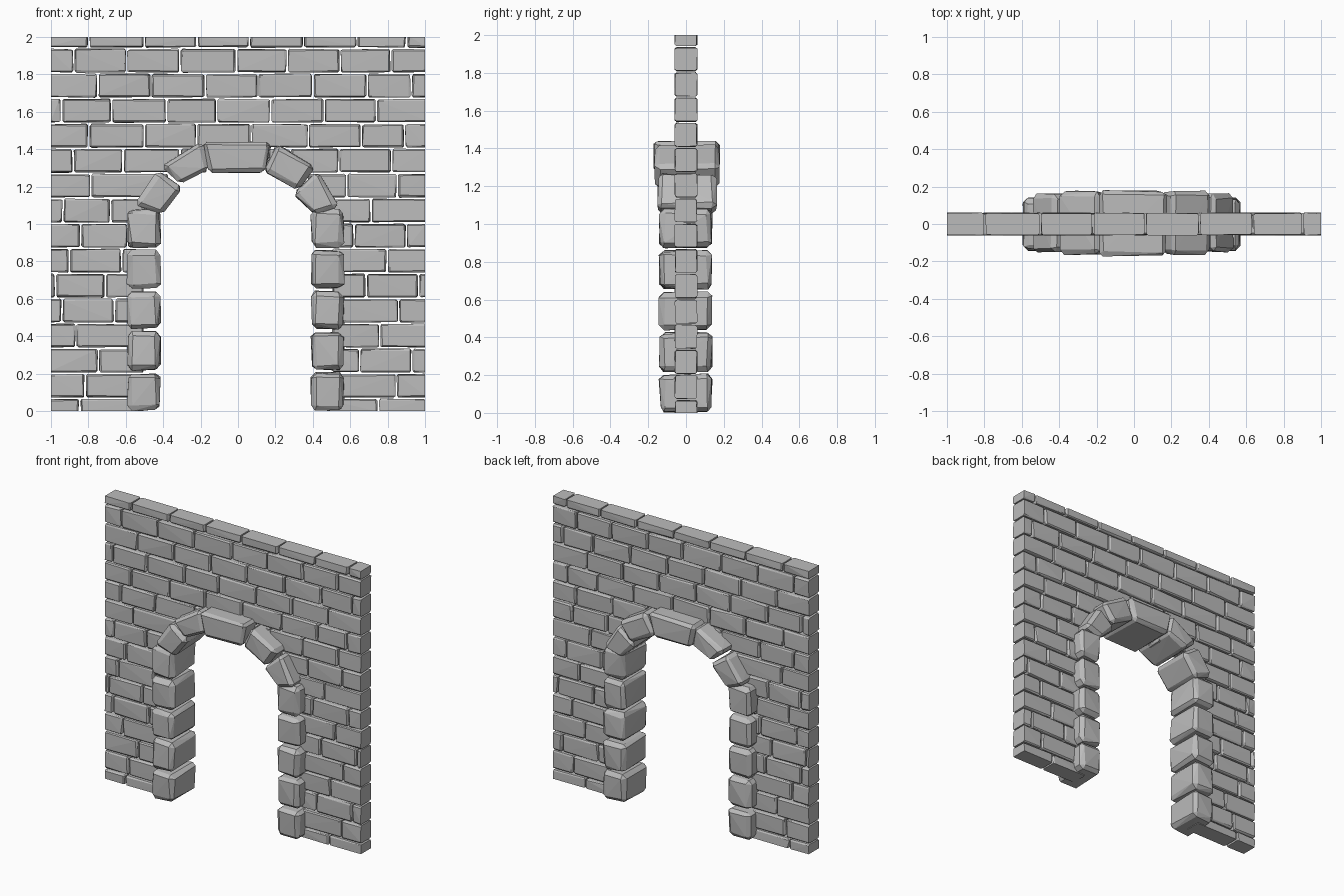
import bpy, bmesh, random
from mathutils import Vector

if "Cube" in bpy.data.objects:
    bpy.data.objects.remove(bpy.data.objects["Cube"])

random.seed(4)
stone_mat = bpy.data.materials.new("grey stone")
stone_mat.diffuse_color = (0.5, 0.5, 0.5, 1)
stone_mat.use_nodes = True
stone_mat.node_tree.nodes["Principled BSDF"].inputs["Base Color"].default_value = stone_mat.diffuse_color


def add_block(bm, quad, y0, y1, cut, jit):
    """Chiselled block: hull of a bevelled, jittered prism.
    quad = (x, z) corners bottom-left, bottom-right, top-right, top-left."""
    q = [Vector((x, 0, z)) for x, z in quad]
    r = lambda: random.uniform(0, jit)
    verts = []
    for i in range(4):
        a = (q[i - 1] - q[i]).normalized()
        b = (q[(i + 1) % 4] - q[i]).normalized()
        for y, s in ((y0, 1), (y1, -1)):
            c = q[i] + Vector((0, y, 0))
            d = Vector((0, s, 0))
            # one point on each of the three faces meeting at this corner
            for k in ((0, 1, 1), (1, 0, 1), (1, 1, 0)):
                p = c + a * (cut * k[0] + r()) + b * (cut * k[1] + r()) + d * (cut * k[2] + r())
                p.x = min(1, max(-1, p.x))
                p.z = min(2, max(0, p.z))
                verts.append(bm.verts.new(p))
    res = bmesh.ops.convex_hull(bm, input=verts)
    inside = {g for g in res["geom_interior"] + res["geom_unused"]
              if isinstance(g, bmesh.types.BMVert) and g.is_valid}
    bmesh.ops.delete(bm, geom=list(inside), context='VERTS')


def finish(bm, name):
    bmesh.ops.recalc_face_normals(bm, faces=bm.faces)
    me = bpy.data.meshes.new(name)
    bm.to_mesh(me)
    bm.free()
    me.materials.append(stone_mat)
    bpy.context.collection.objects.link(bpy.data.objects.new(name, me))


# Brick courses, bottom to top: left joints, right joints, opening edges
# (no opening edges = course runs right across)
courses = [
    ([-.845], [.475, .75], .5),
    ([-.815], [.845], .5),
    ([-.745], [.65, .93], .5),
    ([-.865], [.757], .5),
    ([-.94, -.66], [.857], .5),
    ([-.975, -.71], [.685, .965], .5),
    ([-.9, -.62], [.797], .5),
    ([-.84, -.59], [.62, .9], .5),
    ([-.935, -.68], [.71], .46),
    ([-.787], [.58, .85], .37),
    ([-.88, -.615, -.31], [.28, .54, .82], .16),
    ([-.797, -.5, -.22], [.07, .375, .66, .89], None),
    ([-.943, -.675, -.38, -.112], [.174, .46, .74], None),
    ([-.75, -.465, -.176], [.107, .4, .69, .925], None),
    ([-.877, -.594, -.31, -.01], [.262, .545, .818], None),
    ([-.797, -.5, -.22], [.06, .35, .635, .9], None),
]
bm = bmesh.new()
for n, (left, right, gap) in enumerate(courses):
    z0 = max(0, .07 + .1335 * (n - 1))
    z1 = min(2, .07 + .1335 * n)
    if gap:
        runs = [[-1] + left + [-gap], [gap] + right + [1]]
    else:
        runs = [[-1] + left + right + [1]]
    for run in runs:
        for xa, xb in zip(run, run[1:]):
            # bricks cut by the wall edge run past it, so the cut stays flat
            x0 = xa - .02 if xa == -1 else xa + .002
            x1 = xb + .02 if xb == 1 else xb - .002
            b = z0 - .02 if n == 0 else z0 + .002
            t = z1 + .02 if n == 15 else z1 - .002
            add_block(bm, [(x0, b), (x1, b), (x1, t), (x0, t)], -.061, .061, .008, .006)
finish(bm, "wall_bricks")

# Jamb stones, five on each side
bm = bmesh.new()
for z0, z1 in ((0, .21), (.215, .43), (.435, .645), (.65, .865), (.87, 1.085)):
    for xa, xb in ((-.595, -.41), (.385, .57)):
        add_block(bm, [(xa, z0), (xb, z0), (xb, z1), (xa, z1)], -.145, .143, .024, .014)
finish(bm, "jamb_stones")

# Arch stones and the keystone
arch = {
    "arch_stone_left_low": ([(-.405, 1.04), (-.29, 1.19), (-.43, 1.29), (-.56, 1.105)], .155, .165),
    "arch_stone_left_high": ([(-.31, 1.21), (-.15, 1.285), (-.185, 1.45), (-.42, 1.31)], .168, .178),
    "keystone": ([(-.16, 1.27), (.145, 1.27), (.185, 1.447), (-.195, 1.447)], .178, .182),
    "arch_stone_right_high": ([(.13, 1.28), (.325, 1.175), (.42, 1.31), (.2, 1.435)], .168, .178),
    "arch_stone_right_low": ([(.285, 1.165), (.405, 1.045), (.545, 1.09), (.43, 1.29)], .155, .165),
}
for name, (quad, front, back) in arch.items():
    bm = bmesh.new()
    add_block(bm, quad, -front, back, .022, .012)
    finish(bm, name)
